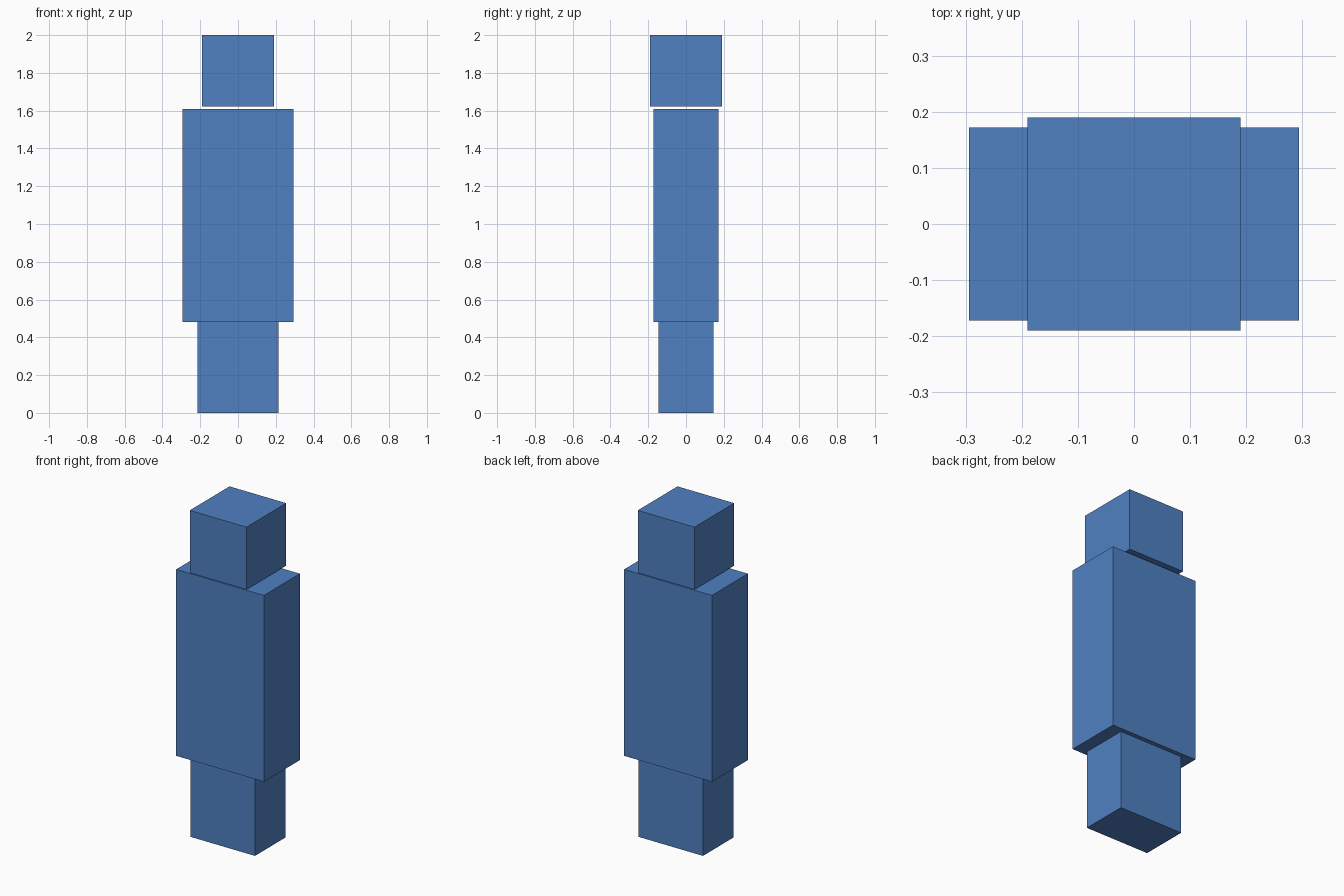
import bpy

if "Cube" in bpy.data.objects:
    bpy.data.objects.remove(bpy.data.objects["Cube"])

blue = bpy.data.materials.new("blue")
blue.diffuse_color = (0.08, 0.22, 0.54, 1)
blue.use_nodes = True
blue.node_tree.nodes["Principled BSDF"].inputs["Base Color"].default_value = blue.diffuse_color


def box(name, width, depth, z0, z1):
    """Box centred on the z axis, spanning z0 to z1."""
    bpy.ops.mesh.primitive_cube_add(size=1, location=(0, 0, (z0 + z1) / 2))
    ob = bpy.context.object
    ob.name = name
    ob.scale = (width, depth, z1 - z0)
    bpy.ops.object.transform_apply(location=False, rotation=False, scale=True)
    ob.data.materials.append(blue)
    return ob


# Lower block, standing on the ground
box("legs", 0.43, 0.29, 0, 0.48)
# Tall main block
box("torso", 0.588, 0.344, 0.48, 1.608)
# Cube floating just above the torso
box("head", 0.38, 0.38, 1.622, 2.0)
